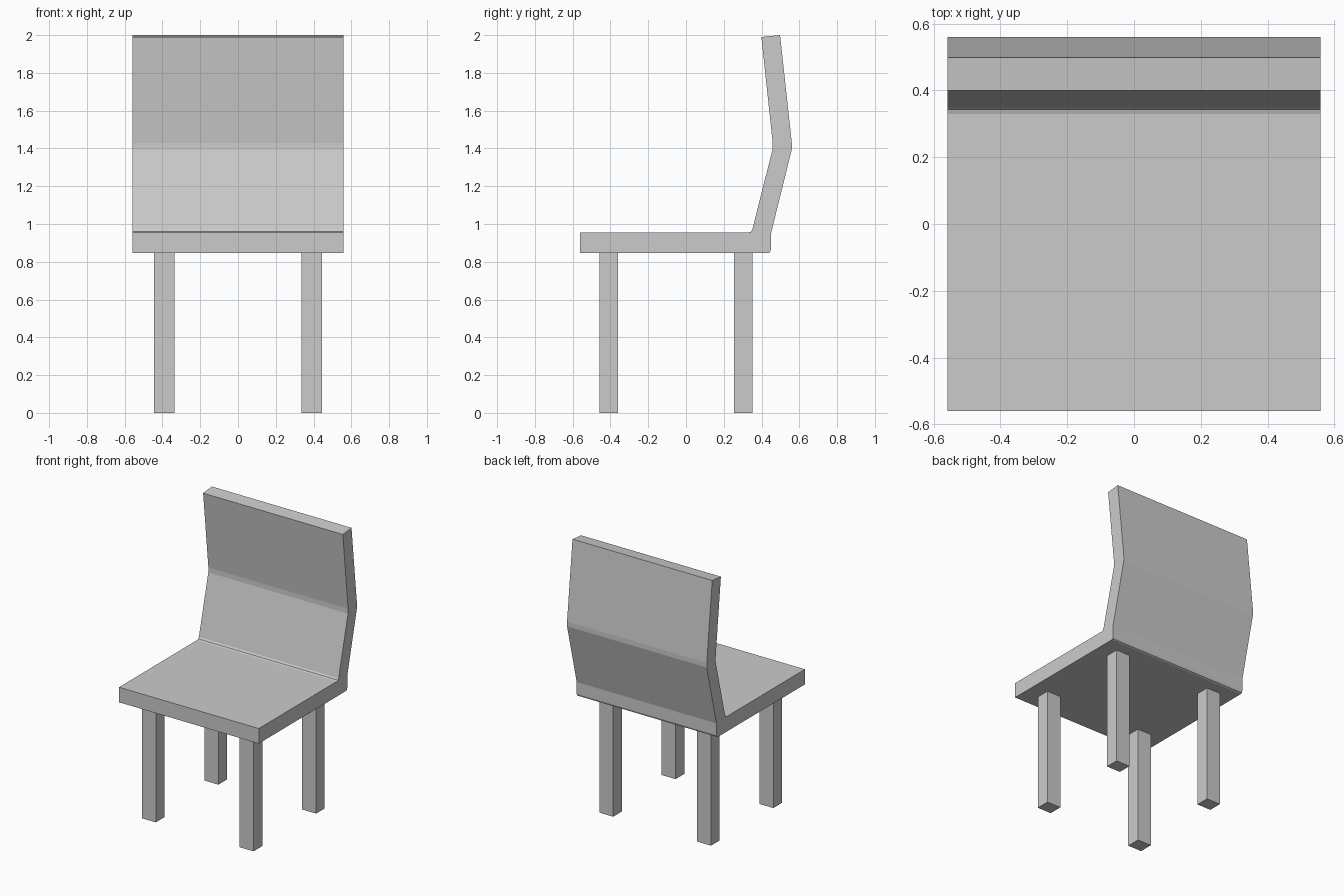
import bpy, bmesh
from mathutils import Matrix, Vector

if "Cube" in bpy.data.objects:
    bpy.data.objects.remove(bpy.data.objects["Cube"])

HALF_WIDTH = 0.558
SEAT_BOTTOM = 0.846


def finish(name, bm):
    bmesh.ops.recalc_face_normals(bm, faces=bm.faces)
    mesh = bpy.data.meshes.new(name)
    bm.to_mesh(mesh)
    bm.free()
    obj = bpy.data.objects.new(name, mesh)
    bpy.context.collection.objects.link(obj)
    return obj


def extrude_profile(name, points, half):
    bm = bmesh.new()
    face = bm.faces.new([bm.verts.new((-half, y, z)) for y, z in points])
    result = bmesh.ops.extrude_face_region(bm, geom=[face])
    moved = [v for v in result["geom"] if isinstance(v, bmesh.types.BMVert)]
    bmesh.ops.translate(bm, verts=moved, vec=(2 * half, 0, 0))
    return finish(name, bm)


def box(name, low, high):
    low, high = Vector(low), Vector(high)
    bm = bmesh.new()
    bmesh.ops.create_cube(bm, size=1, matrix=Matrix.Translation((low + high) / 2)
                          @ Matrix.Diagonal((*(high - low), 1)))
    return finish(name, bm)


# Bent shell: seat and backrest in one side profile (y, z)
extrude_profile("seat_and_backrest", [
    (-0.56, SEAT_BOTTOM), (0.435, SEAT_BOTTOM), (0.445, 0.851), (0.45, 0.865),
    (0.45, 0.95), (0.56, 1.395), (0.56, 1.43), (0.498, 2.0), (0.399, 1.99),
    (0.459, 1.43), (0.458, 1.395), (0.351, 0.97), (0.343, 0.959),
    (0.33, 0.955), (-0.56, 0.955)], HALF_WIDTH)

# Four straight legs, each pair mirrored left and right
for name, y0, y1 in (("front_leg", -0.459, -0.359), ("back_leg", 0.254, 0.352)):
    for side, x0, x1 in (("left", -0.446, -0.335), ("right", 0.335, 0.446)):
        box(f"{name}_{side}", (x0, y0, 0), (x1, y1, SEAT_BOTTOM))
